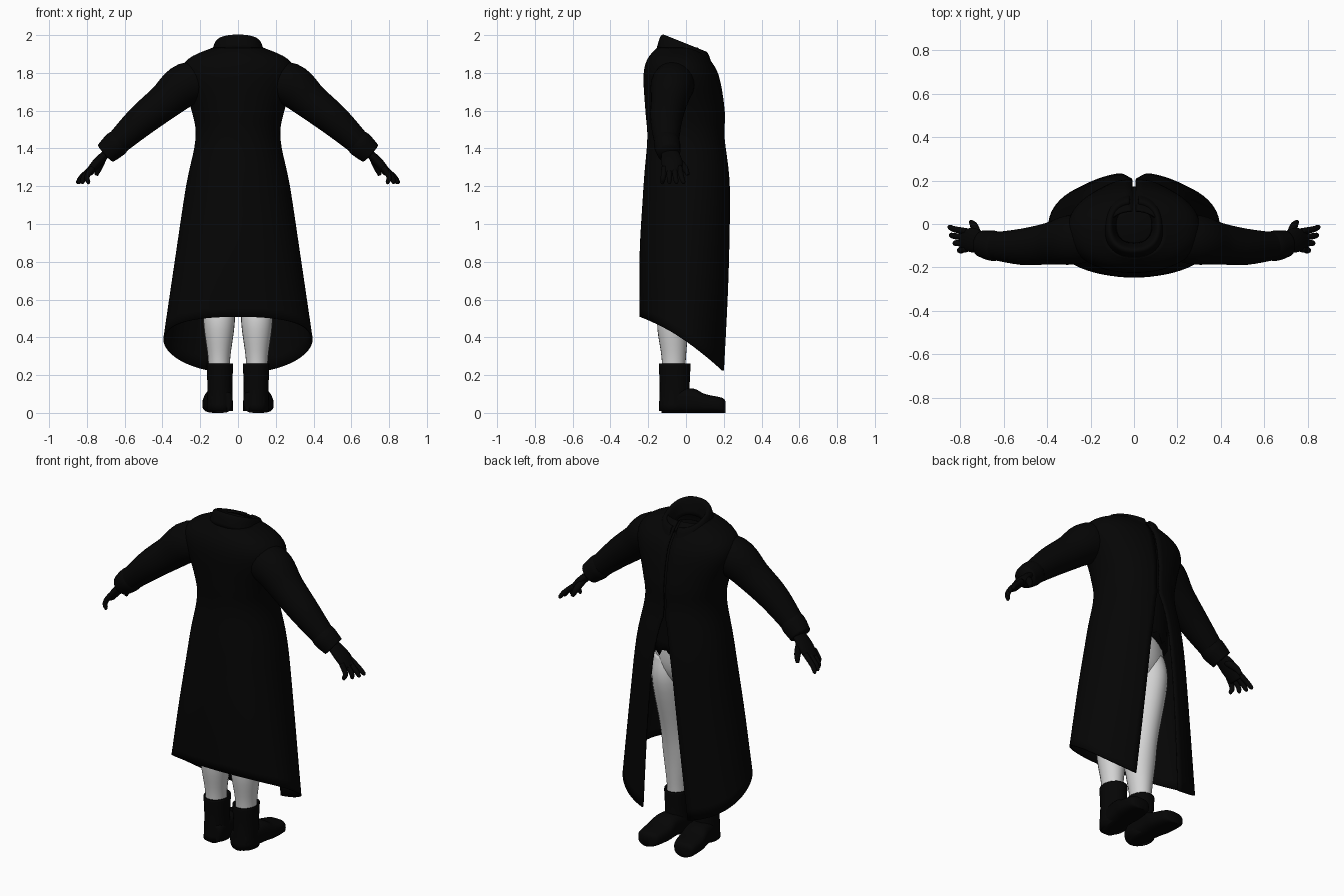
import bpy, bmesh
from math import sin, cos, pi, asin, copysign
from mathutils import Vector

cube = bpy.data.objects.get("Cube")
if cube:
    bpy.data.objects.remove(cube)


def material(name, value):
    colour = (value, value, value, 1)
    mat = bpy.data.materials.new(name)
    mat.use_nodes = True
    mat.diffuse_color = colour
    shader = mat.node_tree.nodes["Principled BSDF"]
    shader.inputs["Base Color"].default_value = colour
    shader.inputs["Roughness"].default_value = .9
    return mat


BLACK = material("black cloth", .0015)
GREY = material("pale grey", .65)


def spline_rows(keys, steps=5):
    """Fill in smooth rows that pass through the given key rows."""
    rows = []
    last = len(keys) - 1
    for i in range(last):
        before, start, end, after = (keys[max(i - 1, 0)], keys[i], keys[i + 1],
                                     keys[min(i + 2, last)])
        for step in range(steps):
            t = step / steps
            rows.append([b + t / 2 * (c - a + t * (2 * a - 5 * b + 4 * c - d
                                                   + t * (3 * (b - c) + d - a)))
                         for a, b, c, d in zip(before, start, end, after)])
    rows.append(list(keys[last]))
    return rows


def loft(name, rings, mat, closed=True, thickness=0):
    """Skin a list of point rings; closed lofts are capped at both ends."""
    bm = bmesh.new()
    rows = [[bm.verts.new(point) for point in ring] for ring in rings]
    count = len(rows[0])
    for lower, upper in zip(rows, rows[1:]):
        for i in range(count if closed else count - 1):
            j = (i + 1) % count
            bm.faces.new((lower[i], lower[j], upper[j], upper[i]))
    if closed:
        bm.faces.new(rows[0])
        bm.faces.new(rows[-1])
    bmesh.ops.recalc_face_normals(bm, faces=bm.faces)
    mesh = bpy.data.meshes.new(name)
    bm.to_mesh(mesh)
    bm.free()
    mesh.materials.append(mat)
    mesh.shade_smooth()
    part = bpy.data.objects.new(name, mesh)
    bpy.context.collection.objects.link(part)
    if thickness:
        shell = part.modifiers.new("cloth thickness", "SOLIDIFY")
        shell.thickness = thickness
        shell.offset = 0


def signed_power(value, power):
    return copysign(abs(value) ** power, value)


def angles(count):
    return [2 * pi * i / count for i in range(count)]


def oval(x, y, z, width, depth, count=24):
    return [(x + width * sin(a), y + depth * cos(a), z) for a in angles(count)]


def open_oval(width, front, back, gap, power, count=60):
    """Oval outline that is left open by a gap on the +y side."""
    start = asin((gap / width) ** (1 / power))
    middle, depth = (front - back) / 2, (front + back) / 2
    outline = []
    for i in range(count + 1):
        a = start + (2 * pi - 2 * start) * i / count
        outline.append((width * signed_power(sin(a), power),
                        middle + depth * signed_power(cos(a), power)))
    return outline


def tube(name, path, side, flat=1, count=16):
    """Round limb through rows of x, y, z, radius; flat squashes its height."""
    rows = spline_rows(path)
    points = [Vector((side * x, y, z)) for x, y, z, radius in rows]
    rings = []
    for i, point in enumerate(points):
        ahead = points[min(i + 1, len(points) - 1)] - points[max(i - 1, 0)]
        up = ahead.cross(Vector((0, 1, 0))).normalized()
        across = up.cross(ahead).normalized()
        radius = rows[i][-1]
        rings.append([point + radius * (across * cos(a) + up * flat * sin(a))
                      for a in angles(count)])
    loft(name, rings, BLACK)


# Long coat, open down the +y side: height, half width, front reach, back reach
coat_keys = [(.38, .39, .21, .24), (.8, .33, .23, .24), (1.2, .27, .23, .22),
             (1.45, .22, .2, .2), (1.6, .24, .2, .21), (1.78, .3, .17, .22),
             (1.87, .26, .12, .2), (1.93, .13, .06, .15)]
rings = []
for z, width, front, back in spline_rows(coat_keys):
    gap = .008 + .14 * max(0, 1.4 - z) ** .7
    slope = max(0, 1.1 - z) / .72
    rings.append([(x, y, z - slope * y * (.68 + .6 * y))
                  for x, y in open_oval(width, front, back, gap, .93)])
loft("coat", rings, BLACK, closed=False, thickness=.01)

# Folded collar, rising inside, turning over and dropping toward the opening
rings = []
for step in range(13):
    t = step / 12
    height = 1.87 + .08 * sin(pi * t)
    rings.append([(x, y, height - .4 * y)
                  for x, y in open_oval(.085 + .055 * t, .07 + .07 * t, .09 + .06 * t, .02, .85)])
loft("collar", rings, BLACK, closed=False, thickness=.01)

# Shirt with a ragged lower edge
shirt_keys = [(1.17, .2, .18), (1.6, .2, .185), (1.83, .14, .12), (1.88, .07, .07)]
rings = [oval(0, -.015, z, width, depth, 36) for z, width, depth in spline_rows(shirt_keys)]
rings[0] = [(x, y, z + .04 * sin(2 * i)) for i, (x, y, z) in enumerate(rings[0])]
loft("shirt", rings, BLACK)

# Hips
hip_keys = [(.9, .08, .06), (1.05, .19, .14), (1.28, .17, .13)]
loft("hips", [oval(0, -.02, *row) for row in spline_rows(hip_keys)], GREY)

for label, side in (("left", 1), ("right", -1)):
    # Bare leg: height, forward position, half width, half depth
    leg_keys = [(.2, -.065, .056, .06), (.3, -.065, .06, .065), (.48, -.068, .083, .085),
                (.64, -.04, .08, .085), (.95, -.01, .1, .13), (1.1, -.02, .09, .12)]
    loft(label + "_leg", [oval(side * .1, y, z, width, depth)
                          for z, y, width, depth in spline_rows(leg_keys)], GREY)

    # Boot shaft, hollow under the rim: height, half width
    shaft_keys = [(.01, .07), (.14, .066), (.25, .07), (.26, .068), (.255, .06), (.2, .056)]
    loft(label + "_boot_shaft", [oval(side * .096, -.06, z, width, width * 1.2)
                                 for z, width in spline_rows(shaft_keys, 3)], BLACK)

    # Boot foot, turned slightly outward: y, half width, height
    foot_keys = [(-.13, .03, .09), (-.11, .06, .12), (.03, .072, .13),
                 (.1, .078, .1), (.19, .065, .08), (.21, .03, .06)]
    rings = []
    for y, width, height in spline_rows(foot_keys):
        x = .1 + .1 * y
        rings.append([(side * (x + width * signed_power(cos(a), .7)), y,
                       height / 2 * (1 + signed_power(sin(a), .7))) for a in angles(24)])
    loft(label + "_boot_foot", rings, BLACK)

    # Sleeve and its turned cuff
    tube(label + "_sleeve", [(.12, -.05, 1.76, .09), (.27, -.07, 1.74, .115),
                             (.39, -.09, 1.645, .096), (.52, -.105, 1.54, .083),
                             (.68, -.1, 1.39, .058)], side, count=24)
    tube(label + "_cuff", [(.62, -.1, 1.445, .064), (.65, -.1, 1.42, .07),
                           (.7, -.09, 1.375, .061)], side, count=24)

    # Gloved hand
    tube(label + "_palm", [(.67, -.09, 1.4, .04), (.74, -.075, 1.33, .056),
                           (.79, -.073, 1.27, .045)], side, flat=.45)
    for i, finger in enumerate(("index", "middle", "ring", "little")):
        root = -.034 - .027 * i
        tip = -.014 - .037 * i
        reach = .853 - .006 * i * i
        tube(label + "_" + finger + "_finger",
             [(.77, root, 1.3, .015), ((.8 + reach) / 2, (root + tip) / 2, 1.25, .014),
              (reach - .006, tip, 1.222, .011), (reach, tip, 1.214, .004)], side)
    tube(label + "_thumb", [(.715, -.06, 1.35, .02), (.735, -.01, 1.3, .018),
                            (.75, .01, 1.26, .01)], side)
